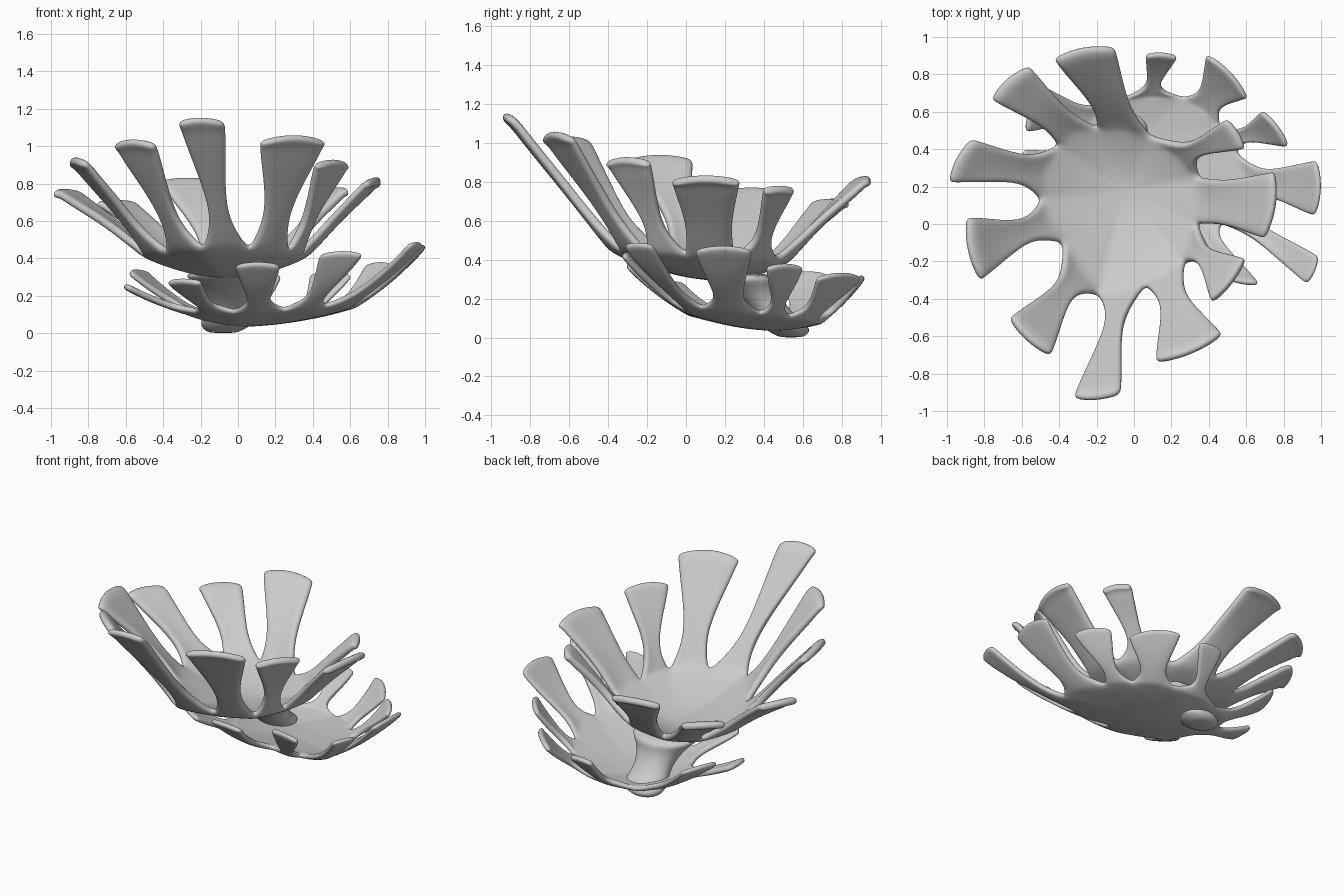
import bpy, bmesh, math
from mathutils import Vector

if "Cube" in bpy.data.objects:
    bpy.data.objects.remove(bpy.data.objects["Cube"])

K = 4  # strips across each finger


def finish(name, bm, levels, thick=0):
    bmesh.ops.recalc_face_normals(bm, faces=bm.faces)
    me = bpy.data.meshes.new(name)
    bm.to_mesh(me)
    bm.free()
    ob = bpy.data.objects.new(name, me)
    bpy.context.collection.objects.link(ob)
    for p in me.polygons:
        p.use_smooth = True
    if thick:
        s = ob.modifiers.new("thickness", 'SOLIDIFY')
        s.thickness, s.offset = thick, 0
    ob.modifiers.new("smooth", 'SUBSURF').levels = levels
    ob.modifiers["smooth"].render_levels = levels
    return ob


def finger_width(t, base, neck, tip):
    # wide root, slim neck, flared end
    if t < 0.32:
        s = t / 0.32
        return neck + (base - neck) * (1 - s) ** 2
    s = (t - 0.32) / 0.68
    return neck + (tip - neck) * (s * s * (3 - 2 * s) * 0.6 + s * 0.4)


def fingered_bowl(name, centre, fingers, notch_z, bend, thick, lip):
    bm = bmesh.new()
    c = Vector(centre)
    n = len(fingers)
    notch = [Vector((f[0], f[1], notch_z(f[0], f[1]))) for f in fingers]
    rim = []
    for i in range(n):
        for k in range(K):
            rim.append(notch[i].lerp(notch[(i + 1) % n], k / K))

    # bowl rings, outermost first
    rings = []
    for r in (1, 0.8, 0.55, 0.3):
        ring = []
        for p in rim:
            q = c.lerp(p, r)
            q.z = c.z + (p.z - c.z) * r ** 1.7
            ring.append(bm.verts.new(q))
        rings.append(ring)
    m = len(rim)
    for a, b in zip(rings, rings[1:]):
        for i in range(m):
            bm.faces.new((a[i], a[(i + 1) % m], b[(i + 1) % m], b[i]))
    hub = bm.verts.new(c)
    for i in range(m):
        bm.faces.new((rings[-1][i], rings[-1][(i + 1) % m], hub))

    # fingers grow from the rim between neighbouring notches
    for i, (_, _, xa, ya, xb, yb, tz, neck) in enumerate(fingers):
        a, b = notch[i], notch[(i + 1) % n]
        ta, tb = Vector((xa, ya, tz)), Vector((xb, yb, tz))
        base_mid, tip_mid = (a + b) / 2, (ta + tb) / 2
        out = (tip_mid - base_mid).normalized()
        base_w, tip_w = (b - a).length, (tb - ta).length * 1.06
        prev = [rings[0][(i * K + k) % m] for k in range(K + 1)]
        for t in (0.08, 0.18, 0.32, 0.5, 0.68, 0.82, 0.92, 1.0):
            mid = base_mid.lerp(tip_mid, t)
            rise = (1 - bend) * t + bend * t * t
            mid.z = base_mid.z + (tip_mid.z - base_mid.z) * rise
            if lip:  # end rolls outward
                mid.z += lip * math.sin(math.pi * min(1, t / 0.98)) ** 2 * 0.5 + lip * 0.5 * t
                if t == 1:
                    mid.z -= lip * 0.9
            side = (b - a).normalized().lerp((tb - ta).normalized(), min(1, t * 1.3)).normalized()
            w = finger_width(t, base_w, neck, tip_w)
            row = []
            for k in range(K + 1):
                u = k / K - 0.5
                p = mid + side * (w * u)
                p.z += 0.10 * w * (4 * u * u - 0.5) * (1 - t)
                if t > 0.9:  # rounded end
                    p += out * (0.12 * tip_w * (0.5 - 4 * u * u) * (t - 0.84) / 0.16)
                row.append(bm.verts.new(p))
            for k in range(K):
                bm.faces.new((prev[k], row[k], row[k + 1], prev[k + 1]))
            prev = row
    return finish(name, bm, 2, thick)


# each finger: notch before it (x, y), tip corners (x, y, x, y), tip height, neck width
upper = [
    (0.34, 0.00, 0.72, -0.07, 0.77, 0.27, 0.82, 0.24),
    (0.35, 0.25, 0.60, 0.41, 0.51, 0.56, 0.77, 0.09),
    (0.09, 0.47, -0.12, 0.96, -0.43, 0.90, 0.82, 0.21),
    (-0.20, 0.52, -0.58, 0.85, -0.77, 0.68, 0.70, 0.17),
    (-0.41, 0.42, -0.89, 0.45, -1.00, 0.23, 0.76, 0.16),
    (-0.50, 0.13, -0.91, 0.02, -0.84, -0.30, 0.93, 0.13),
    (-0.38, -0.10, -0.67, -0.52, -0.46, -0.71, 1.03, 0.12),
    (-0.19, -0.38, -0.32, -0.94, -0.08, -0.92, 1.15, 0.10),
    (0.06, -0.33, 0.13, -0.75, 0.47, -0.61, 1.05, 0.15),
    (0.27, -0.21, 0.43, -0.42, 0.60, -0.20, 0.92, 0.10),
]
lower = [
    (0.62, 0.08, 0.98, 0.05, 0.99, 0.33, 0.46, 0.15),
    (0.55, 0.38, 0.83, 0.42, 0.70, 0.60, 0.37, 0.08),
    (0.46, 0.53, 0.61, 0.69, 0.40, 0.91, 0.32, 0.15),
    (0.26, 0.68, 0.23, 0.90, 0.07, 0.91, 0.31, 0.07),
    (-0.10, 0.66, -0.50, 0.73, -0.59, 0.50, 0.33, 0.12),
    (-0.28, 0.48, -0.60, 0.39, -0.60, 0.22, 0.25, 0.08),
    (-0.23, 0.27, -0.38, -0.03, -0.21, -0.16, 0.28, 0.11),
    (-0.02, 0.07, -0.01, -0.28, 0.22, -0.30, 0.37, 0.12),
    (0.25, 0.03, 0.45, -0.28, 0.67, -0.33, 0.43, 0.10),
    (0.47, 0.00, 0.93, -0.32, 0.99, -0.18, 0.48, 0.09),
]

fingered_bowl("upper_bowl", (-0.05, 0.18, 0.31), upper,
              lambda x, y: 0.43 - 0.06 * y, 0.15, 0.046, 0.035)
fingered_bowl("lower_bowl", (0.03, 0.45, 0.05), lower,
              lambda x, y: 0.045 + 0.14 * math.hypot(x, y - 0.55) + 0.1 * max(0, -x),
              0.4, 0.034, 0)

# stem flaring into both bowls, with a small rounded foot
bm = bmesh.new()
path = [(-0.08, 0.54, 0.0, 0.06), (-0.08, 0.54, 0.012, 0.10), (-0.06, 0.52, 0.05, 0.15),
        (-0.06, 0.46, 0.11, 0.12), (-0.06, 0.39, 0.19, 0.13), (-0.06, 0.32, 0.27, 0.18),
        (-0.06, 0.26, 0.335, 0.27)]
prev = None
for x, y, z, r in path:
    ring = []
    for i in range(16):
        a = math.tau * i / 16
        ring.append(bm.verts.new((x + r * math.cos(a), y + r * math.sin(a) * 0.85, z)))
    if prev:
        for i in range(16):
            bm.faces.new((prev[i], prev[(i + 1) % 16], ring[(i + 1) % 16], ring[i]))
    else:
        bm.faces.new(ring)
    prev = ring
bm.faces.new(prev)
finish("stem", bm, 2)
